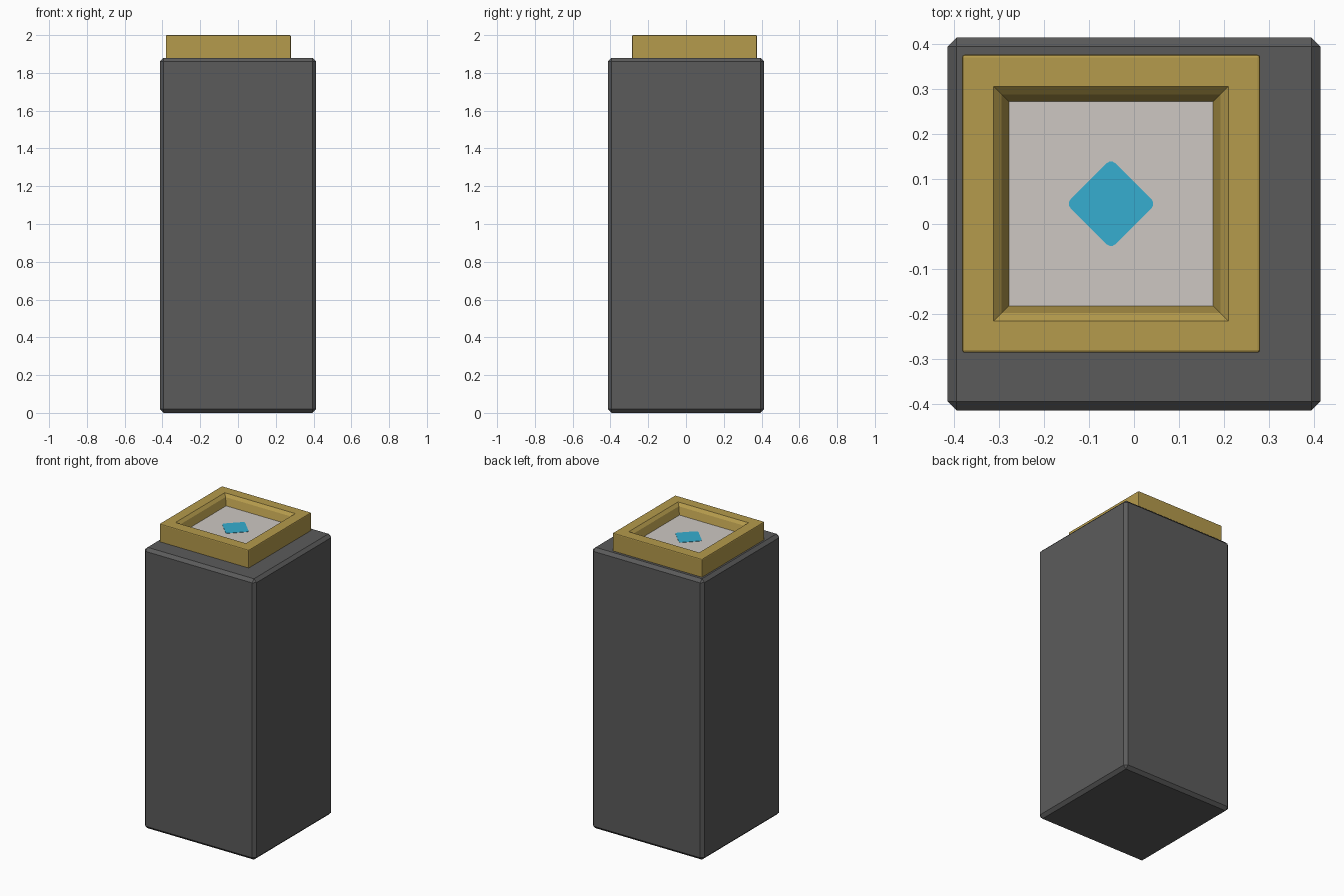
import bpy, bmesh, math

if "Cube" in bpy.data.objects:
    bpy.data.objects.remove(bpy.data.objects["Cube"])

CX, CY = -0.051, 0.045   # centre of the off-centre button


def material(name, rgb):
    m = bpy.data.materials.new(name)
    m.diffuse_color = (*rgb, 1.0)
    m.use_nodes = True
    m.node_tree.nodes["Principled BSDF"].inputs["Base Color"].default_value = m.diffuse_color
    return m


GREY = material("dark grey", (0.105, 0.105, 0.105))
GOLD = material("brass gold", (0.46, 0.325, 0.072))
PALE = material("pale stone", (0.61, 0.575, 0.54))
BLUE = material("sky blue", (0.037, 0.42, 0.63))


def finish(bm, name, mat):
    bmesh.ops.recalc_face_normals(bm, faces=bm.faces)
    me = bpy.data.meshes.new(name)
    bm.to_mesh(me)
    bm.free()
    me.materials.append(mat)
    ob = bpy.data.objects.new(name, me)
    bpy.context.collection.objects.link(ob)
    return ob


def square_loft(bm, rings, cx, cy):
    """Connect square rings given as (half width, z)."""
    loops = [[bm.verts.new((cx + sx * h, cy + sy * h, z))
              for sx, sy in ((-1, -1), (1, -1), (1, 1), (-1, 1))] for h, z in rings]
    for a, b in zip(loops, loops[1:]):
        for i in range(4):
            j = (i + 1) % 4
            bm.faces.new((a[i], a[j], b[j], b[i]))
    return loops


# pillar body, chamfered on every edge
bm = bmesh.new()
loops = square_loft(bm, [(0.414, 0), (0.414, 1.88)], 0, 0)
bm.faces.new(loops[0])
bm.faces.new(loops[1])
bmesh.ops.bevel(bm, geom=bm.edges[:], offset=0.02, offset_type='OFFSET',
                segments=1, affect='EDGES')
finish(bm, "pillar_body", GREY)

# raised frame with sloped inner walls
bm = bmesh.new()
loops = square_loft(bm, [(0.331, 1.878), (0.331, 2.0), (0.261, 2.0),
                         (0.243, 1.982), (0.227, 1.934)], CX, CY)
bm.faces.new(loops[0])
outer = set(loops[0] + loops[1])
edges = [e for e in bm.edges if e.verts[0] in outer and e.verts[1] in outer
         and max(v.co.z for v in e.verts) > 1.9]
bmesh.ops.bevel(bm, geom=edges, offset=0.006, offset_type='OFFSET',
                segments=2, profile=0.5, affect='EDGES')
finish(bm, "button_frame", GOLD)

# recessed panel
bm = bmesh.new()
loops = square_loft(bm, [(0.228, 1.92), (0.228, 1.934)], CX, CY)
bm.faces.new(loops[0])
bm.faces.new(loops[1])
finish(bm, "button_panel", PALE)

# thin diamond inlay with rounded tips
bm = bmesh.new()
r, d = 0.014, 0.08
pts = []
for k in range(4):
    a = k * math.pi / 2
    for s in (-45, -15, 15, 45):
        t = a + math.radians(s)
        pts.append((CX + d * math.cos(a) + r * math.cos(t),
                    CY + d * math.sin(a) + r * math.sin(t)))
low = bm.faces.new([bm.verts.new((x, y, 1.933)) for x, y in pts])
up = bmesh.ops.extrude_face_region(bm, geom=[low])
for v in up["geom"]:
    if isinstance(v, bmesh.types.BMVert):
        v.co.z = 1.936
finish(bm, "diamond_inlay", BLUE)
